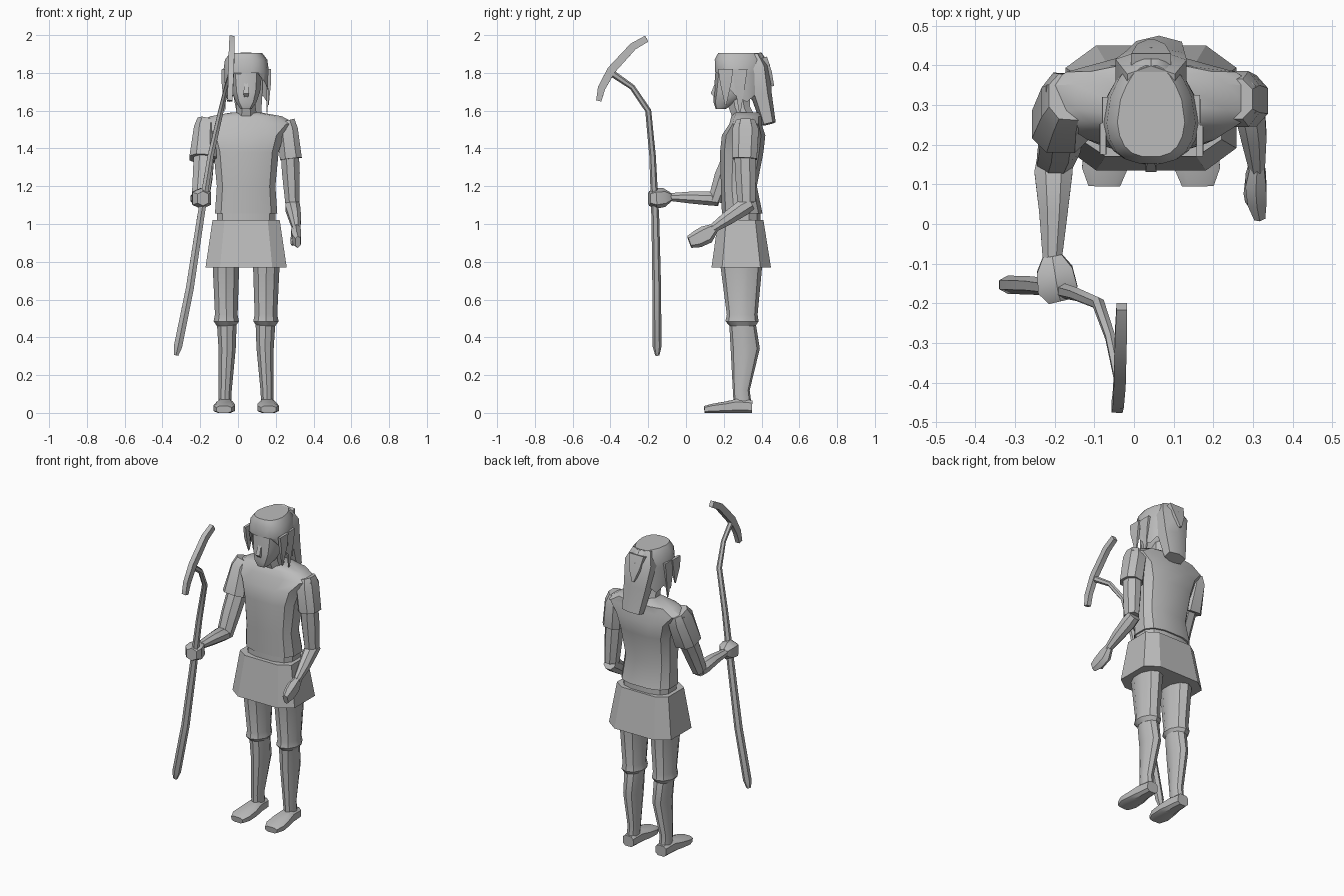
import bpy, bmesh, math
from mathutils import Vector

MID = 0.043  # body centre line in x
grey = bpy.data.materials.new("plain grey")
grey.diffuse_color = (0.5, 0.5, 0.5, 1)


def finish(name, rings, caps=(True, True), angle=35):
    """Skin a list of equal-length vertex rings into one object."""
    bm = bmesh.new()
    vs = [[bm.verts.new(p) for p in r] for r in rings]
    n = len(vs[0])
    for a, b in zip(vs, vs[1:]):
        for i in range(n):
            bm.faces.new((a[i], a[(i + 1) % n], b[(i + 1) % n], b[i]))
    if caps[0]:
        bm.faces.new(vs[0][::-1])
    if caps[1]:
        bm.faces.new(vs[-1])
    bmesh.ops.recalc_face_normals(bm, faces=bm.faces)
    me = bpy.data.meshes.new(name)
    bm.to_mesh(me)
    bm.free()
    me.materials.append(grey)
    ob = bpy.data.objects.new(name, me)
    bpy.context.collection.objects.link(ob)
    bpy.ops.object.select_all(action='DESELECT')
    ob.select_set(True)
    bpy.context.view_layer.objects.active = ob
    bpy.ops.object.shade_smooth_by_angle(angle=math.radians(angle))
    return ob


def unit_ring(n, p=1.0):
    """Ring of n points in the -1..1 square; small p makes it boxier."""
    pts = []
    for i in range(n):
        t = 2 * math.pi * (i + 0.5) / n
        c, s = math.cos(t), math.sin(t)
        pts.append((math.copysign(abs(c) ** p, c), math.copysign(abs(s) ** p, s)))
    m = max(abs(x) for x, _ in pts)
    return [(x / m, y / m) for x, y in pts]


def stack(name, levels, n=8, p=1.0, **kw):
    """Horizontal rings: (z, x0, x1, y0, y1)."""
    u = unit_ring(n, p)
    return finish(name, [[((a + b) / 2 + (b - a) / 2 * x, (c + d) / 2 + (d - c) / 2 * y, z)
                          for x, y in u] for z, a, b, c, d in levels], **kw)


def tube(name, path, n=6, p=1.0, side=(1, 0, 0), **kw):
    """Rings across a path: (x, y, z, half size along side, half size across)."""
    u, pts = unit_ring(n, p), [Vector(q[:3]) for q in path]
    rings = []
    for i, q in enumerate(path):
        d = (pts[min(i + 1, len(pts) - 1)] - pts[max(i - 1, 0)]).normalized()
        s = Vector(side)
        s = (s - d * s.dot(d)).normalized()
        w = d.cross(s)
        rings.append([pts[i] + s * (x * q[3]) + w * (y * q[4]) for x, y in u])
    return finish(name, rings, **kw)


def sym(z, half, y0, y1):
    return (z, MID - half, MID + half, y0, y1)


# Shirt, waist and skirt
stack("shirt", [sym(1.055, .165, .19, .405), sym(1.2, .155, .185, .375), sym(1.38, .172, .18, .41),
                sym(1.47, .20, .19, .42), sym(1.53, .265, .23, .40), sym(1.57, .19, .24, .40),
                sym(1.59, .08, .26, .385)], n=12, p=.7)
stack("waist", [sym(1.0, .155, .195, .395), sym(1.06, .155, .195, .395)], n=12, p=.7)
stack("skirt", [sym(.77, .215, .135, .45), sym(1.02, .178, .17, .41)], n=8, p=.5, angle=30)

# Legs, breeches cuffs and shoes
for label, s in (("right", -1), ("left", 1)):
    def leg(z, inner, outer, y0, y1):
        a, b = sorted((MID + s * inner, MID + s * outer))
        return (z, a, b, y0, y1)
    stack(label + "_breeches", [leg(.46, .055, .155, .235, .365), leg(.485, .038, .172, .213, .38),
                                leg(.52, .045, .165, .22, .375), leg(.80, .036, .178, .185, .40)], n=10)
    stack(label + "_shin", [leg(.04, .08, .145, .255, .345), leg(.12, .076, .145, .25, .335),
                            leg(.34, .055, .146, .24, .387), leg(.48, .05, .155, .232, .365)], n=10)
    cx = MID + s * .113
    tube(label + "_shoe", [(cx + s * .005, .097, .018, .04, .018), (cx + s * .004, .14, .024, .057, .024),
                           (cx, .21, .03, .053, .03), (cx, .27, .037, .043, .037),
                           (cx, .35, .033, .036, .033)], n=8, p=.6)

# Sleeves and arms: right reaches forward to the staff, left hangs with a bent elbow
tube("right_sleeve", [(-.165, .32, 1.545, .05, .06), (-.175, .305, 1.50, .058, .08),
                      (-.185, .25, 1.345, .072, .075)], n=8, p=.8)
tube("right_upper_arm", [(-.178, .27, 1.40, .055, .055), (-.187, .20, 1.25, .052, .05),
                         (-.2, .155, 1.125, .045, .038)], n=8)
tube("right_forearm", [(-.2, .175, 1.125, .042, .03), (-.203, .13, 1.135, .048, .037),
                       (-.203, .03, 1.14, .036, .032), (-.206, -.09, 1.143, .024, .02)], n=8)
tube("right_hand", [(-.206, -.08, 1.143, .024, .022), (-.2, -.115, 1.14, .045, .045),
                    (-.192, -.165, 1.135, .05, .05), (-.185, -.195, 1.135, .03, .035)], n=6, p=.7)
tube("left_sleeve", [(.25, .315, 1.545, .05, .05), (.262, .315, 1.50, .055, .07),
                     (.28, .31, 1.345, .058, .065)], n=8, p=.8)
tube("left_upper_arm", [(.272, .31, 1.42, .048, .055), (.28, .315, 1.27, .047, .055),
                        (.288, .32, 1.115, .038, .048)], n=8)
tube("left_forearm", [(.287, .345, 1.11, .036, .035), (.29, .30, 1.085, .039, .043),
                      (.302, .22, 1.03, .032, .036), (.31, .14, .975, .02, .023)], n=8)
tube("left_hand", [(.31, .15, .98, .018, .023), (.307, .11, .945, .026, .045),
                   (.31, .06, .92, .024, .042), (.317, .018, .905, .014, .03)], n=6, p=.7)
tube("left_thumb", [(.295, .12, .94, .014, .014), (.288, .075, .915, .012, .014),
                    (.288, .055, .89, .008, .01)], n=5)

# Neck and head with nose
stack("neck", [sym(1.55, .062, .25, .375), sym(1.62, .05, .225, .34), sym(1.70, .05, .21, .34)], n=8)
stack("head", [sym(1.61, .03, .158, .21), sym(1.645, .055, .148, .27), sym(1.70, .074, .152, .34),
               sym(1.78, .082, .158, .38), sym(1.86, .08, .165, .38)], n=10, p=.8)
tube("nose", [(MID, .168, 1.765, .008, .006), (MID, .145, 1.69, .014, .014),
              (MID, .16, 1.67, .01, .006)], n=4)

# Hair cap: wide in front, narrow behind, short fringe and ragged side locks
N = 20
cap_rings = []
for z, hw, y0, y1 in ((None, .122, .17, .415), (1.80, .122, .155, .42),
                      (1.87, .112, .152, .425), (1.905, .085, .17, .40)):
    ring = []
    for i, (x, y) in enumerate(unit_ring(N, .75)):
        taper = 1 - .38 * max(0, y)
        zz = z
        if z is None:  # hem height by direction
            zz = 1.79 if y < -.8 else (1.72 if y < -.5 else 1.645)
            zz += .035 * (i % 2)
        ring.append((MID + x * hw * taper, (y0 + y1) / 2 + y * (y1 - y0) / 2, zz))
    cap_rings.append(ring)
finish("hair_cap", cap_rings, caps=(False, True))
tube("hair_tail", [(MID, .345, 1.895, .06, .05), (MID, .365, 1.82, .09, .075),
                   (MID + .01, .40, 1.68, .075, .05), (MID + .02, .437, 1.53, .058, .035)], n=6, p=.7)
for i, (x, y, z) in enumerate(((-.078, .215, 1.69), (-.072, .28, 1.625), (.166, .21, 1.66),
                               (.158, .285, 1.62))):
    tube("side_lock_%d" % i, [(x, y, 1.82, .008, .04), (x, y, 1.75, .009, .03),
                              (x * .97, y, z - .03, .002, .004)], n=4)
tube("back_lock", [(MID, .41, 1.88, .05, .02), (MID, .435, 1.80, .035, .02),
                   (MID, .462, 1.73, .006, .005)], n=4)

# Staff with a curved pick head
tube("staff", [(-.328, -.152, .305, .012, .01), (-.318, -.153, .35, .022, .02),
               (-.255, -.155, .66, .021, .02), (-.2, -.162, 1.02, .019, .018),
               (-.145, -.177, 1.36, .016, .015), (-.09, -.2, 1.60, .014, .014),
               (-.06, -.285, 1.725, .012, .013), (-.037, -.395, 1.80, .012, .016)], n=6)
tube("pick_head", [(-.043, -.462, 1.652, .014, .014), (-.04, -.447, 1.72, .014, .02),
                   (-.036, -.395, 1.815, .015, .022), (-.033, -.28, 1.94, .015, .02),
                   (-.031, -.208, 1.981, .013, .018)], n=4, p=.6)
